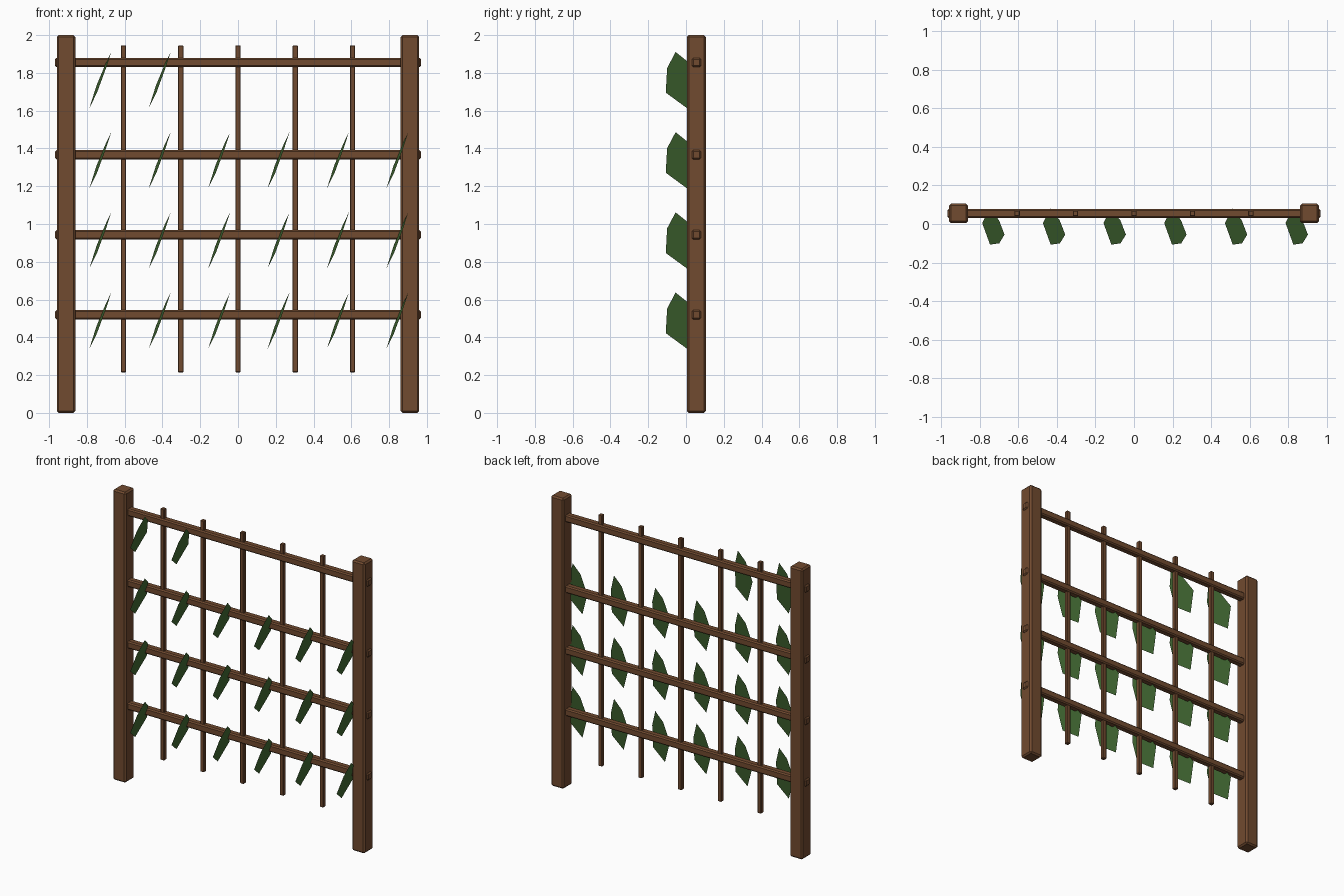
import bpy

if "Cube" in bpy.data.objects:
    bpy.data.objects.remove(bpy.data.objects["Cube"])


def material(name, rgb):
    m = bpy.data.materials.new(name)
    m.diffuse_color = (*rgb, 1.0)
    m.use_nodes = True
    m.node_tree.nodes["Principled BSDF"].inputs["Base Color"].default_value = m.diffuse_color
    return m


wood = material("brown_wood", (0.165, 0.069, 0.029))
green = material("leaf_green", (0.06, 0.155, 0.036))


def beam(name, center, size, bevel=0.0):
    """Box of the given size with optional chamfered edges."""
    bpy.ops.mesh.primitive_cube_add(size=1, location=center)
    ob = bpy.context.object
    ob.name = name
    ob.scale = size
    bpy.ops.object.transform_apply(location=False, rotation=False, scale=True)
    if bevel:
        mod = ob.modifiers.new("chamfer", "BEVEL")
        mod.width = bevel
        mod.segments = 1
    ob.data.materials.append(wood)
    return ob


Y = 0.055  # centre depth of the woodwork

# Two posts
for side, x in (("left", -0.91), ("right", 0.91)):
    beam(f"post_{side}", (x, Y, 1.0), (0.098, 0.1, 2.0), 0.01)

# Four horizontal rails poking slightly through the posts
for i, z in enumerate((0.52, 0.943, 1.367, 1.855)):
    beam(f"rail_{i + 1}", (0, Y, z), (1.936, 0.048, 0.05), 0.008)

# Five thin vertical slats
for i in range(5):
    beam(f"slat_{i + 1}", (-0.606 + 0.303 * i, Y, 1.08), (0.028, 0.028, 1.73), 0.003)

# Leaf: flat egg-shaped hexagon, tilted; origin at its tip
outline = [(-0.055, 0.0), (-0.1, -0.085), (-0.107, -0.215),
           (0.005, -0.297), (0.08, -0.177), (0.02, -0.06)]
verts = [(-0.09 * (y + 0.055) + 0.372 * z, y, z) for y, z in outline]
leaf_mesh = bpy.data.meshes.new("leaf")
leaf_mesh.from_pydata(verts, [], [tuple(range(6))])
leaf_mesh.materials.append(green)

# Rows of leaves, with only two on the top row
for row in range(4):
    for col in range(2 if row == 3 else 6):
        ob = bpy.data.objects.new(f"leaf_{row + 1}_{col + 1}", leaf_mesh)
        ob.location = (-0.671 + 0.3145 * col, 0, 0.637 + 0.4245 * row)
        bpy.context.collection.objects.link(ob)
